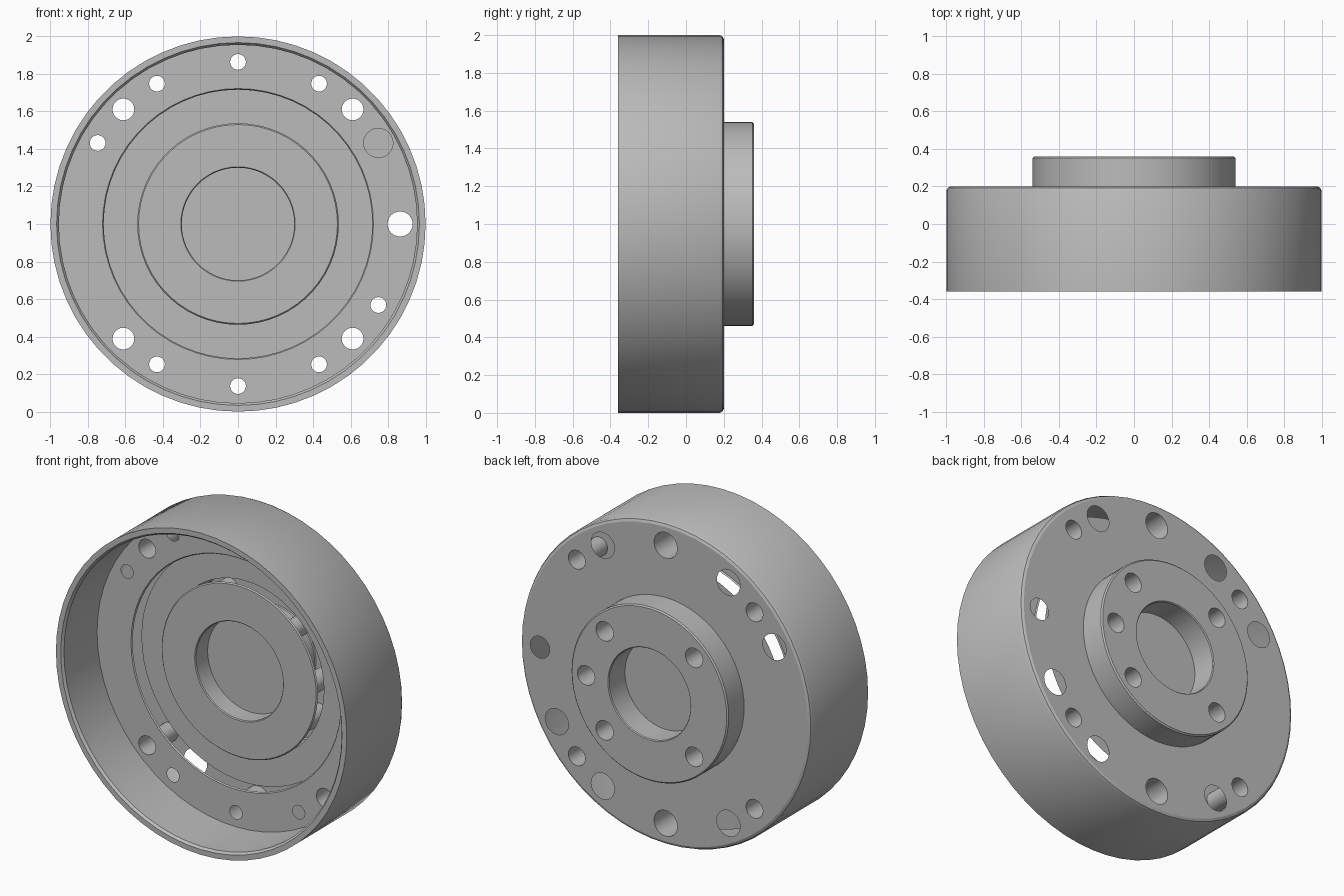
import bpy, bmesh
from math import cos, sin, pi, radians

cube = bpy.data.objects.get("Cube")
if cube:
    bpy.data.objects.remove(cube)

grey = bpy.data.materials.new("machined_grey")
grey.use_nodes = True
grey.diffuse_color = (0.5, 0.5, 0.5, 1)
grey.node_tree.nodes["Principled BSDF"].inputs["Base Color"].default_value = grey.diffuse_color

SEG, HOLE_SEG = 60, 24
AXIS_Z = 1.0
BOLT_R = 0.864


def finish(name, bm):
    mesh = bpy.data.meshes.new(name)
    bm.to_mesh(mesh)
    bm.free()
    mesh.materials.append(grey)
    ob = bpy.data.objects.new(name, mesh)
    bpy.context.collection.objects.link(ob)
    bpy.ops.object.select_all(action='DESELECT')
    ob.select_set(True)
    bpy.context.view_layer.objects.active = ob
    bpy.ops.object.shade_smooth_by_angle(angle=radians(30))
    return ob


def ring(bm, r, y, cx=0, cz=0, n=SEG):
    return [bm.verts.new((cx + r * cos(2 * pi * i / n), y, AXIS_Z + cz + r * sin(2 * pi * i / n)))
            for i in range(n)]


def lathe(name, profile, cx=0, cz=0, n=SEG):
    """Revolve (radius, y) points around an axis parallel to y."""
    bm = bmesh.new()
    rings = [ring(bm, r, y, cx, cz, n) for r, y in profile]
    for a, b in zip(rings, rings[1:]):
        for i in range(n):
            j = (i + 1) % n
            bm.faces.new((a[i], b[i], b[j], a[j]))
    bmesh.ops.remove_doubles(bm, verts=bm.verts, dist=1e-5)
    return finish(name, bm)


def plate(name, y, outer, inner, holes, facing):
    """Flat annulus with round holes given as (radius, x, z)."""
    bm = bmesh.new()
    loops = [ring(bm, outer, y), ring(bm, inner, y)]
    loops += [ring(bm, r, y, x, z, HOLE_SEG) for r, x, z in holes]
    edges = [bm.edges.new((l[i - 1], l[i])) for l in loops for i in range(len(l))]
    bmesh.ops.triangle_fill(bm, use_beauty=True, edges=edges, normal=(0, facing, 0))
    bm.normal_update()
    wrong = [f for f in bm.faces if f.normal.y * facing < 0]
    bmesh.ops.reverse_faces(bm, faces=wrong)
    return finish(name, bm)


def polar(radius, hole, degrees):
    return [(hole, radius * cos(radians(a)), radius * sin(radians(a))) for a in degrees]


# Hole patterns
diagonal = polar(BOLT_R, 0.058, (45, 135, 225, 315))
side_hole = polar(BOLT_R, 0.067, (0,))
counterbores = polar(BOLT_R, 0.08, (60, 120, 150, 240, 300, 330))
upright = polar(BOLT_R, 0.08, (90, 270))
narrow = polar(BOLT_R, 0.042, (60, 90, 120, 150, 240, 270, 300, 330))
blind_hole = polar(BOLT_R, 0.078, (30,))
hub_holes = polar(0.435, 0.06, (0, 45, 135, 225, 315))

# Drum wall with open front rim and rounded back edge
lathe("drum_wall", [(0.955, -0.02), (0.955, -0.345), (0.967, -0.36), (1, -0.36),
                    (1, 0.178), (0.993, 0.193), (0.978, 0.2)])

# Back and front faces of the drum web
plate("back_face", 0.2, 0.978, 0.54, diagonal + side_hole + counterbores + upright, 1)
plate("front_face", -0.02, 0.955, 0.722, diagonal + side_hole + narrow + blind_hole, -1)
lathe("front_face_lip", [(0.716, -0.012), (0.722, -0.02)])

# Recessed ring and raised boss inside the drum
plate("recess_ring", 0.08, 0.72, 0.535, [], -1)
plate("boss_face", 0.01, 0.53, 0.305, [], -1)
lathe("boss_lip", [(0.53, 0.01), (0.537, 0.018)])
lathe("front_bore", [(0, 0.13), (0.3, 0.13), (0.3, 0.016), (0.305, 0.01)])

# Hub on the back
lathe("hub_wall", [(0.54, 0.2), (0.54, 0.352), (0.532, 0.36)])
plate("hub_face", 0.36, 0.532, 0.285, hub_holes, 1)
lathe("back_bore", [(0.285, 0.36), (0.28, 0.354), (0.28, 0.2), (0, 0.2)])

# Walls of the bolt holes
for r, x, z in diagonal + upright:
    lathe("drum_bolt_sleeve", [(r, 0.2), (r, -0.02)], x, z, HOLE_SEG)
for r, x, z in hub_holes:
    lathe("hub_bolt_sleeve", [(r, 0.36), (r, 0.012)], x, z, HOLE_SEG)
